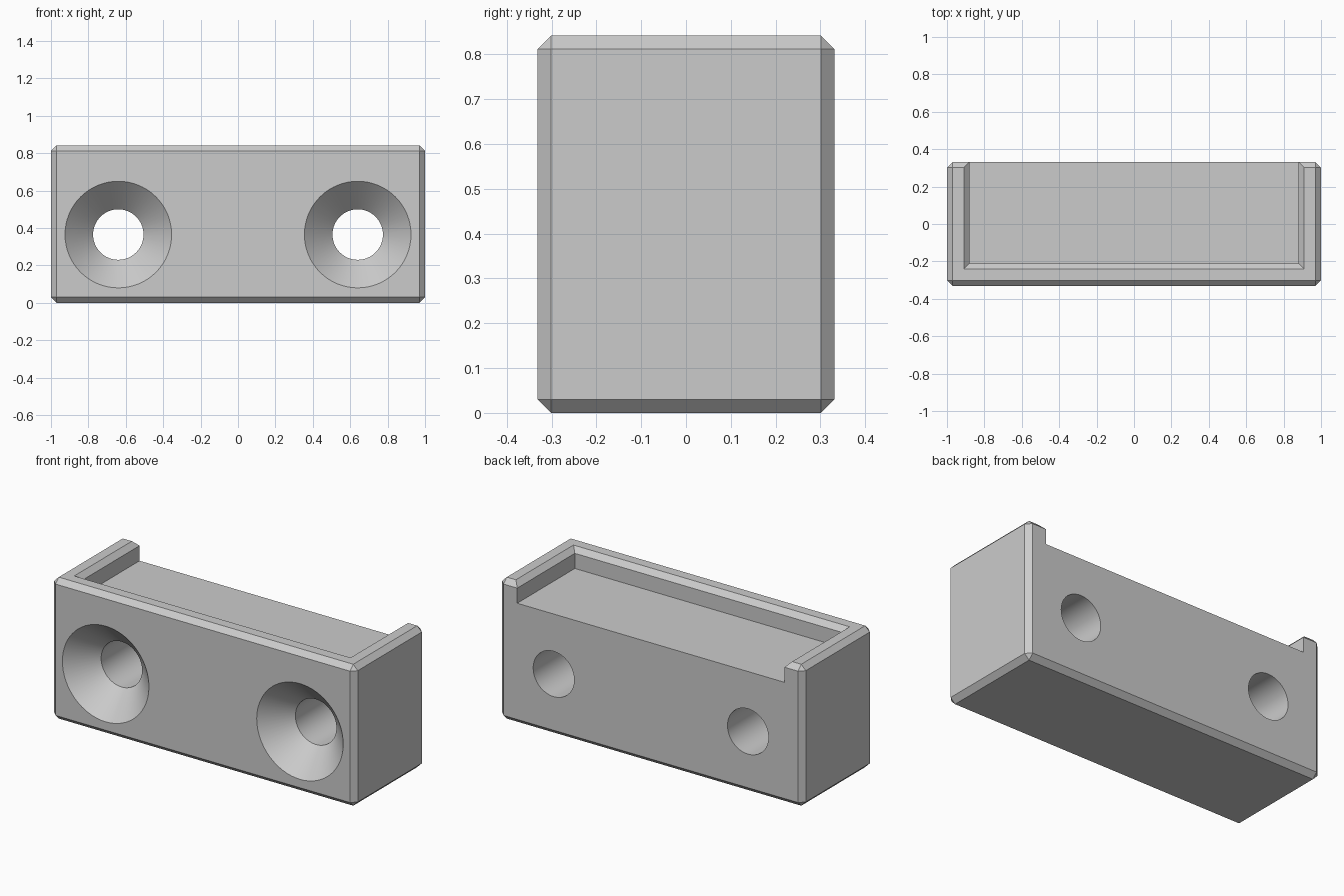
import bpy, bmesh, math

cube = bpy.data.objects.get("Cube")
if cube:
    bpy.data.objects.remove(cube, do_unlink=True)

W, D, H, C = 1.0, 0.331, 0.842, 0.03      # half width, half depth, height, chamfer
WALL, FLOOR = 0.12, 0.722                 # rim thickness, recess floor height
HOLE_X, HOLE_Z = 0.64, 0.365
R_HOLE, R_SINK = 0.135, 0.285

grey = bpy.data.materials.new("plain_grey")
grey.use_nodes = True
colour = (0.6, 0.6, 0.6, 1)
grey.diffuse_color = colour
grey.node_tree.nodes["Principled BSDF"].inputs["Base Color"].default_value = colour


def loft(name, rings):
    """Closed solid through a stack of matching rings."""
    bm = bmesh.new()
    loops = [[bm.verts.new(p) for p in ring] for ring in rings]
    n = len(loops[0])
    for a, b in zip(loops, loops[1:]):
        for i in range(n):
            j = (i + 1) % n
            bm.faces.new((a[i], a[j], b[j], b[i]))
    bm.faces.new(loops[0])
    bm.faces.new(loops[-1])
    bmesh.ops.recalc_face_normals(bm, faces=bm.faces)
    mesh = bpy.data.meshes.new(name)
    bm.to_mesh(mesh)
    bm.free()
    mesh.materials.append(grey)
    obj = bpy.data.objects.new(name, mesh)
    bpy.context.collection.objects.link(obj)
    return obj


def rect(x, y0, y1, z):
    return [(-x, y0, z), (x, y0, z), (x, y1, z), (-x, y1, z)]


def circle(x, y, r, n=64):
    return [(x + r * math.cos(2 * math.pi * i / n), y,
             HOLE_Z + r * math.sin(2 * math.pi * i / n)) for i in range(n)]


# Chamfered block
block = loft("mounting_block", [rect(W, -D, D, 0), rect(W, -D, D, H)])
bevel = block.modifiers.new("chamfer", "BEVEL")
bevel.width = C
bevel.segments = 1

# Recess open at the back, flaring at the rim
ix, iy, back = W - WALL, -D + WALL, D + 0.2
cutters = [loft("recess_cutter", [
    rect(ix, iy, back, FLOOR),
    rect(ix, iy, back, H - C),
    rect(ix + 2 * C, iy - 2 * C, back, H + C)])]

# Countersunk screw holes
e = 0.02
for side in (-1, 1):
    x = side * HOLE_X
    cutters.append(loft("screw_hole_cutter", [
        circle(x, -D - e, R_SINK + e),
        circle(x, -D + R_SINK - R_HOLE, R_HOLE),
        circle(x, D + e, R_HOLE)]))

for cutter in cutters:
    cutter.hide_render = True
    cut = block.modifiers.new(cutter.name, "BOOLEAN")
    cut.operation = "DIFFERENCE"
    cut.solver = "EXACT"
    cut.object = cutter

# Bake the cuts, then drop the cutters
bpy.ops.object.select_all(action="DESELECT")
block.select_set(True)
bpy.context.view_layer.objects.active = block
for name in [m.name for m in block.modifiers]:
    bpy.ops.object.modifier_apply(modifier=name)
for cutter in cutters:
    bpy.data.objects.remove(cutter, do_unlink=True)
bpy.ops.object.shade_smooth_by_angle(angle=math.radians(20))
